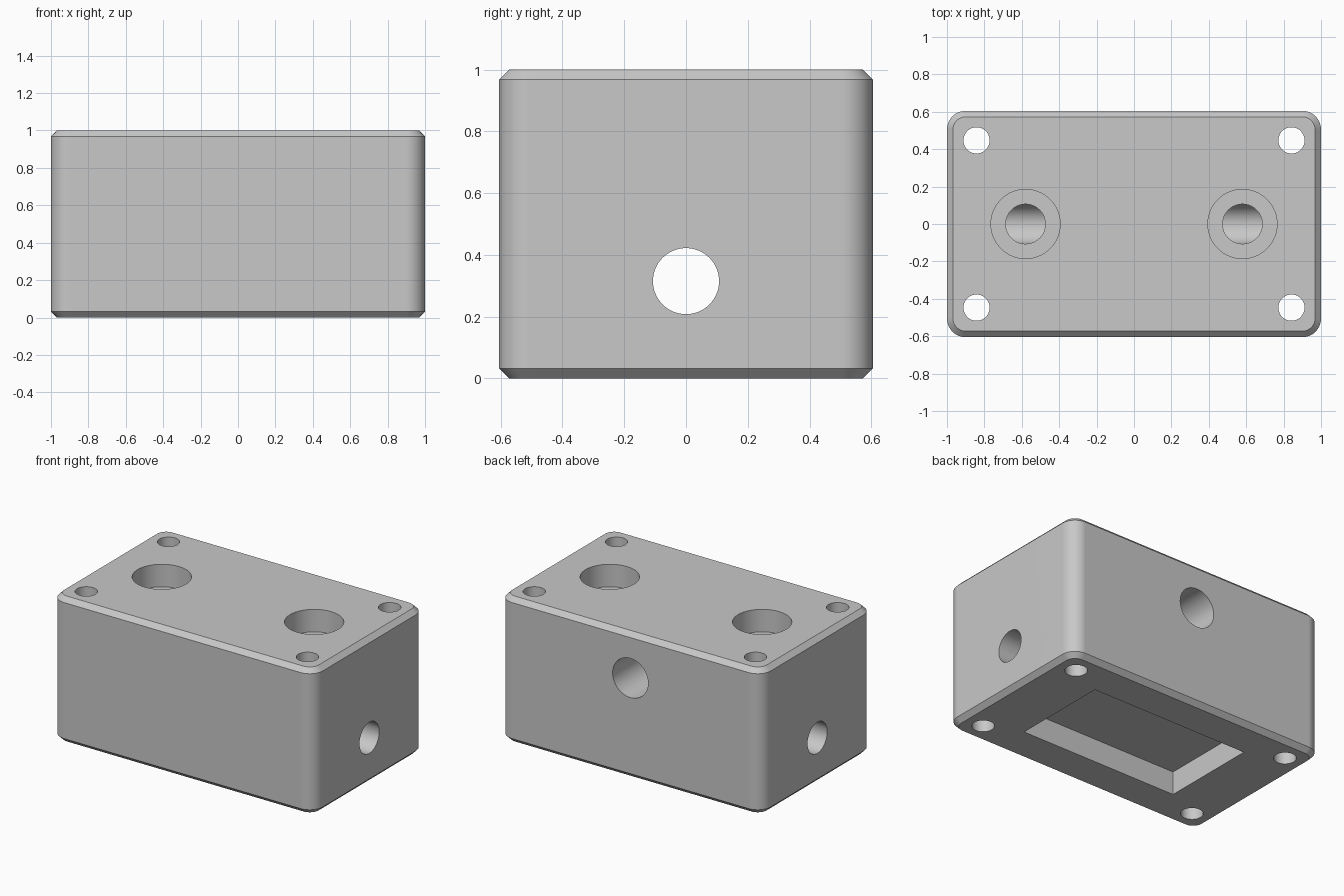
import bpy, bmesh, math
from mathutils import Matrix, Vector

cube = bpy.data.objects.get("Cube")
if cube:
    bpy.data.objects.remove(cube, do_unlink=True)

HALF_X, HALF_Y, HEIGHT = 1.0, 0.605, 1.0
CORNER, CHAMFER = 0.1, 0.032
BORE_Z = 0.315

grey = bpy.data.materials.new("machined grey")
grey.use_nodes = True
colour = (0.58, 0.58, 0.58, 1)
grey.diffuse_color = colour
grey.node_tree.nodes["Principled BSDF"].inputs["Base Color"].default_value = colour


def add_object(name, bm):
    mesh = bpy.data.meshes.new(name)
    bmesh.ops.recalc_face_normals(bm, faces=bm.faces)
    bm.to_mesh(mesh)
    bm.free()
    mesh.materials.append(grey)
    obj = bpy.data.objects.new(name, mesh)
    bpy.context.collection.objects.link(obj)
    return obj


def box_mesh(size, centre):
    bm = bmesh.new()
    bmesh.ops.create_cube(bm, size=1, matrix=Matrix.Translation(centre) @ Matrix.Diagonal((*size, 1)))
    return bm


def cut(target, cutter):
    mod = target.modifiers.new("cut", "BOOLEAN")
    mod.operation, mod.solver, mod.object = "DIFFERENCE", "EXACT", cutter
    bpy.context.view_layer.objects.active = target
    bpy.ops.object.modifier_apply(modifier=mod.name)
    bpy.data.objects.remove(cutter, do_unlink=True)


def drill(target, start, end, radius):
    """Cut a round hole between two points."""
    start, end = Vector(start), Vector(end)
    axis = end - start
    bm = bmesh.new()
    bmesh.ops.create_cone(
        bm, cap_ends=True, segments=64, radius1=radius, radius2=radius, depth=axis.length,
        matrix=Matrix.Translation((start + end) / 2) @ axis.to_track_quat("Z", "Y").to_matrix().to_4x4())
    cutter = add_object("hole_cutter", bm)
    cutter.hide_render = True
    cut(target, cutter)


# Block: rounded upright corners, then chamfered top and bottom rims
bm = box_mesh((2 * HALF_X, 2 * HALF_Y, HEIGHT), (0, 0, HEIGHT / 2))
upright = [e for e in bm.edges if abs(e.verts[0].co.z - e.verts[1].co.z) > 0.5]
bmesh.ops.bevel(bm, geom=upright, offset=CORNER, segments=12, profile=0.5, affect="EDGES")
rims = [e for e in bm.edges if abs(e.verts[0].co.z - e.verts[1].co.z) < 0.01]
bmesh.ops.bevel(bm, geom=rims, offset=CHAMFER, segments=1, affect="EDGES")
block = add_object("port_block", bm)

# Rectangular recess in the underside
pocket = add_object("recess_cutter", box_mesh((1.2, 0.68, 0.32), (0, 0, 0)))
pocket.hide_render = True
cut(block, pocket)

# Mounting holes through the four corners
for sx in (-1, 1):
    for sy in (-1, 1):
        drill(block, (sx * 0.842, sy * 0.447, -0.1), (sx * 0.842, sy * 0.447, 1.1), 0.07)

# Long cross bore from side to side
drill(block, (-1.1, 0, BORE_Z), (1.1, 0, BORE_Z), 0.107)

# Counterbored top ports running down into the cross bore
for sx in (-1, 1):
    drill(block, (sx * 0.58, 0, 0.845), (sx * 0.58, 0, 1.1), 0.185)
    drill(block, (sx * 0.58, 0, BORE_Z), (sx * 0.58, 0, 1.05), 0.106)

# Blind port in the back
drill(block, (0, 0, 0.69), (0, 0.7, 0.69), 0.135)

# Smooth the curved walls and keep the machined edges crisp
bpy.ops.object.select_all(action="DESELECT")
block.select_set(True)
bpy.context.view_layer.objects.active = block
bpy.ops.object.shade_smooth_by_angle(angle=math.radians(30))
weighted = block.modifiers.new("flat faces", "WEIGHTED_NORMAL")
weighted.keep_sharp = True
